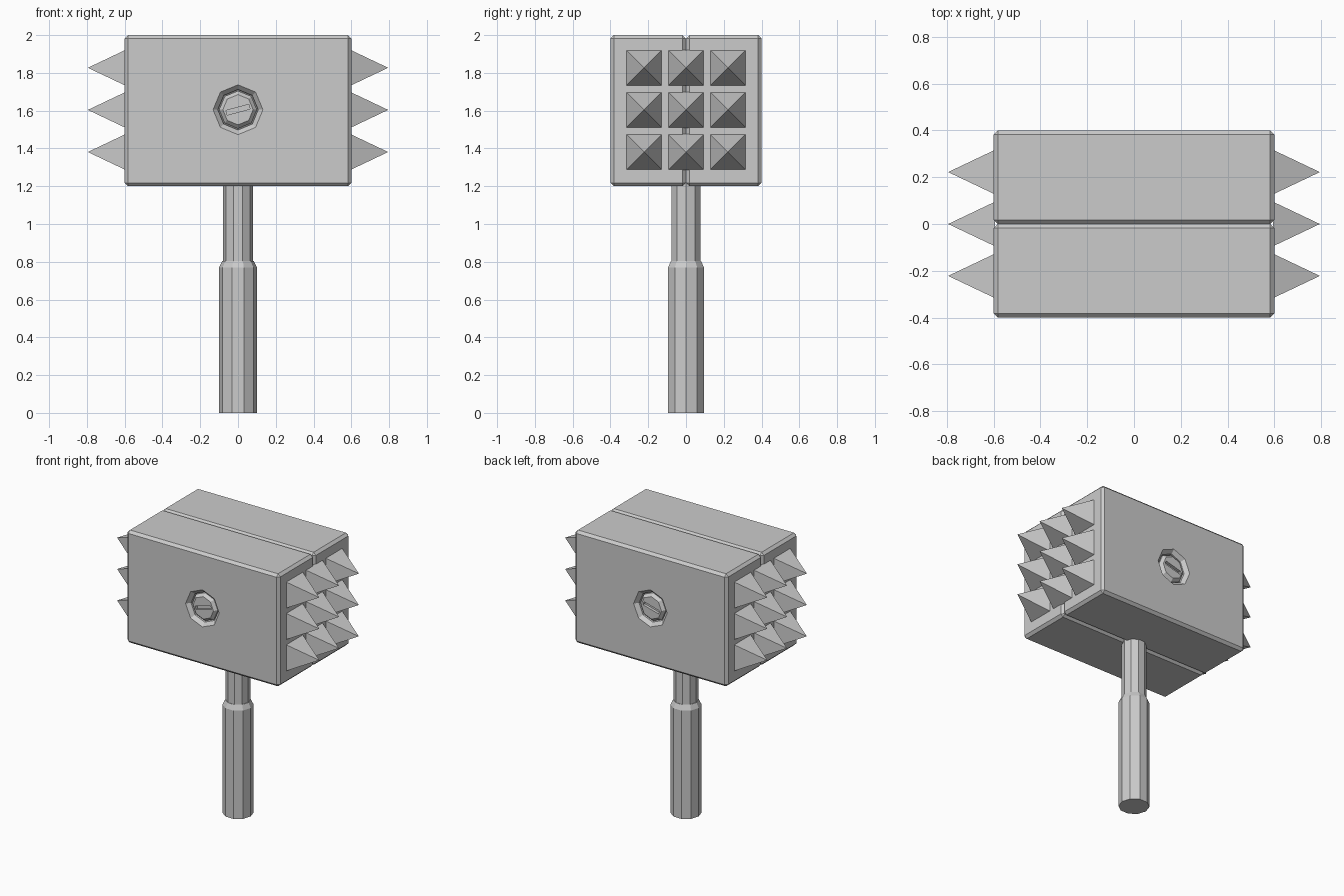
import bpy, bmesh, math
from mathutils import Matrix

if "Cube" in bpy.data.objects:
    bpy.data.objects.remove(bpy.data.objects["Cube"])


def finish(bm, name, matrix=Matrix()):
    bmesh.ops.transform(bm, matrix=matrix, verts=bm.verts[:])
    bmesh.ops.recalc_face_normals(bm, faces=bm.faces[:])
    mesh = bpy.data.meshes.new(name)
    bm.to_mesh(mesh)
    bm.free()
    obj = bpy.data.objects.new(name, mesh)
    bpy.context.collection.objects.link(obj)
    return obj


def turned(name, profile, sides, matrix=Matrix()):
    """Closed faceted solid from (radius, height) rings; a last radius of 0 makes a point."""
    bm = bmesh.new()
    rings = []
    for r, h in profile:
        if r == 0:
            rings.append([bm.verts.new((0, 0, h))] * sides)
        else:
            rings.append([bm.verts.new((r * math.cos(2 * math.pi * i / sides),
                                        r * math.sin(2 * math.pi * i / sides), h))
                          for i in range(sides)])
    for a, b in zip(rings, rings[1:]):
        for i in range(sides):
            j = (i + 1) % sides
            bm.faces.new((a[i], a[j], b[i]) if b[i] is b[j] else (a[i], a[j], b[j], b[i]))
    bm.faces.new(rings[0])
    if profile[-1][0] > 0:
        bm.faces.new(rings[-1])
    return finish(bm, name, matrix)


def box(name, size, matrix, bevel=0):
    bm = bmesh.new()
    bmesh.ops.create_cube(bm, size=1, matrix=Matrix.Diagonal((*size, 1)))
    if bevel:
        bmesh.ops.bevel(bm, geom=bm.edges[:], offset=bevel, segments=1,
                        affect='EDGES', profile=0.5)
    return finish(bm, name, matrix)


def cut(obj, cutter):
    mod = obj.modifiers.new("cut", 'BOOLEAN')
    mod.operation = 'DIFFERENCE'
    mod.solver = 'EXACT'
    mod.object = cutter
    cutter.hide_render = True


# Handle: thick grip and thinner shaft
turned("grip", [(0.1, 0), (0.1, 0.77), (0.083, 0.805)], 10)
turned("shaft", [(0.08, 0.79), (0.08, 1.23)], 10)

# Two bevelled head halves, each with a recessed slotted screw
for side, label in ((-1, "front"), (1, "back")):
    half = box(label + "_head_half", (1.2, 0.4, 0.8),
               Matrix.Translation((0, side * 0.2, 1.6)), 0.018)
    # local z points out of the face
    face = (Matrix.Translation((0, side * 0.4, 1.605))
            @ Matrix.Rotation(-side * math.pi / 2, 4, 'X'))
    recess = turned(label + "_recess_cutter",
                    [(0.105, -0.05), (0.107, -0.025), (0.132, 0), (0.152, 0.02)], 8, face)
    cut(half, recess)
    screw = turned(label + "_screw",
                   [(0.1, -0.06), (0.1, -0.03), (0.08, -0.01)], 8, face)
    slot_place = (Matrix.Translation((0, side * 0.4, 1.605))
                  @ Matrix.Rotation(math.radians(-15), 4, 'Y'))
    cut(screw, box(label + "_slot_cutter", (0.125, 0.06, 0.025), slot_place))

# Pyramid spikes on both striking faces
for side, label in ((-1, "left"), (1, "right")):
    for row in (-1, 0, 1):
        for col in (-1, 0, 1):
            place = (Matrix.Translation((side * 0.595, col * 0.222, 1.604 + row * 0.223))
                     @ Matrix.Rotation(side * math.pi / 2, 4, 'Y')
                     @ Matrix.Rotation(math.pi / 4, 4, 'Z'))
            turned(f"{label}_spike_{row + 2}_{col + 2}",
                   [(0.095 * math.sqrt(2), 0), (0, 0.2)], 4, place)
